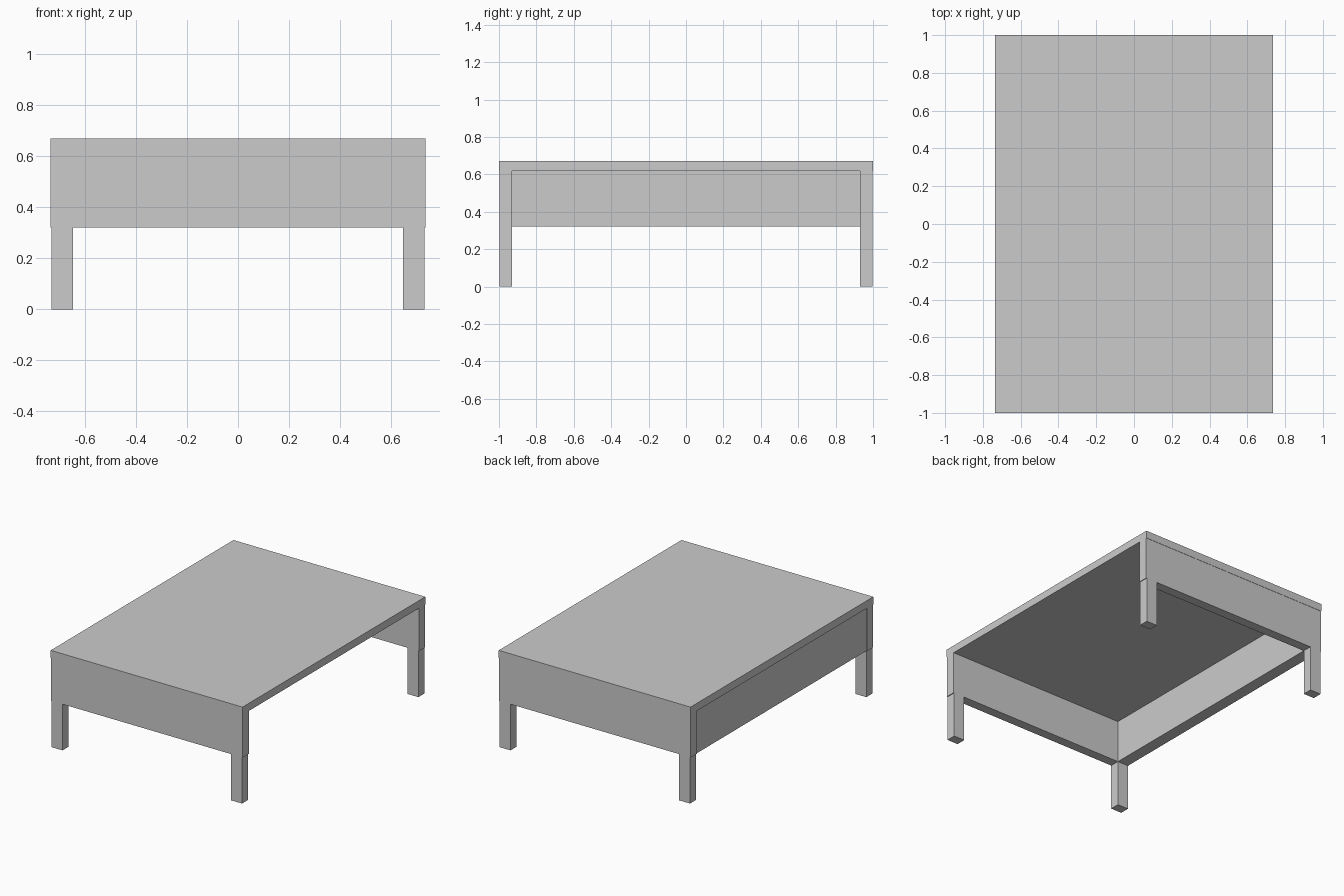
import bpy

if "Cube" in bpy.data.objects:
    bpy.data.objects.remove(bpy.data.objects["Cube"])

HALF_X, HALF_Y = 0.735, 1.0      # outer half sizes
TOP, SLAB_Z, APRON_Z = 0.67, 0.617, 0.32
END_T = 0.067                    # end panel and leg thickness in y
LEG_X, LEG_W = 0.73, 0.084       # outer face and width of the legs in x
END_Y = 0.998                    # end panels sit just under the slab edge


def box(name, x, y, z):
    """Box from (min, max) ranges on each axis."""
    ranges = (x, y, z)
    bpy.ops.mesh.primitive_cube_add(size=1, location=[(a + b) / 2 for a, b in ranges])
    obj = bpy.context.object
    obj.name = name
    obj.scale = [b - a for a, b in ranges]
    bpy.ops.object.transform_apply(location=False, rotation=False, scale=True)
    return obj


def span(side, outer, thickness):
    """Range running inward from the outer face on the given side."""
    return tuple(sorted((side * outer, side * (outer - thickness))))


# Table top
box("top_slab", (-HALF_X, HALF_X), (-HALF_Y, HALF_Y), (SLAB_Z, TOP))

# Left side panel; the right side stays open
box("left_panel", span(-1, LEG_X, LEG_W),
    (-END_Y + END_T, END_Y - END_T), (APRON_Z, SLAB_Z))

# End panels with a leg under each corner
for y_name, sy in (("front", -1), ("back", 1)):
    box(y_name + "_panel", (-HALF_X, HALF_X), span(sy, END_Y, END_T), (APRON_Z, SLAB_Z))
    for x_name, sx in (("left", -1), ("right", 1)):
        box(f"{y_name}_{x_name}_leg", span(sx, LEG_X, LEG_W),
            span(sy, END_Y, END_T), (0, APRON_Z))
